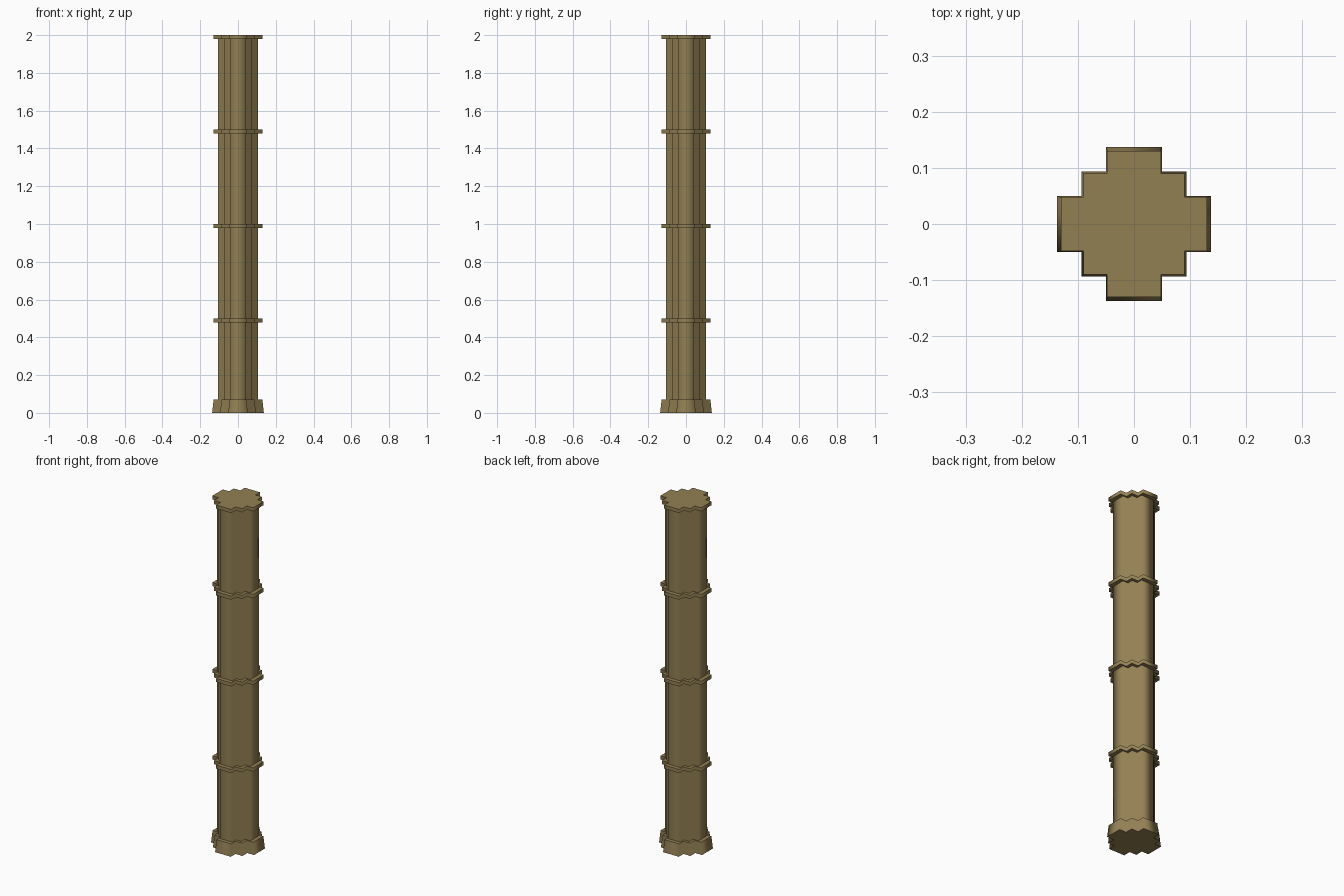
import bpy
import bmesh
from mathutils import Matrix, Vector

cube = bpy.data.objects.get("Cube")
if cube:
    bpy.data.objects.remove(cube, do_unlink=True)

# One flat colour
stone = bpy.data.materials.new("olive_brown_stone")
stone.use_nodes = True
colour = (0.29, 0.215, 0.088, 1)
stone.diffuse_color = colour
stone.node_tree.nodes["Principled BSDF"].inputs["Base Color"].default_value = colour


def stepped_cross(arm, step, reach, z):
    """Stepped cross outline, counter-clockwise, one quarter turned four times."""
    quarter = [(reach, arm), (step, arm), (step, step), (arm, step), (arm, reach)]
    return [Matrix.Rotation(turn * 1.5707963, 3, 'Z') @ Vector((x, y, z))
            for turn in range(4) for x, y in quarter]


def column_part(name, bottom, top):
    """Solid between two stepped outlines: flat caps, softly shaded sides."""
    bm = bmesh.new()
    low = [bm.verts.new(p) for p in stepped_cross(*bottom)]
    high = [bm.verts.new(p) for p in stepped_cross(*top)]
    bm.faces.new(low[::-1])
    bm.faces.new(high)
    count = len(low)
    for i in range(count):
        j = (i + 1) % count
        side = bm.faces.new((low[i], low[j], high[j], high[i]))
        side.smooth = True
    mesh = bpy.data.meshes.new(name)
    bm.to_mesh(mesh)
    bm.free()
    mesh.materials.append(stone)
    obj = bpy.data.objects.new(name, mesh)
    bpy.context.collection.objects.link(obj)
    return obj


# Tapered foot
column_part("base", (0.05, 0.094, 0.137, 0), (0.047, 0.088, 0.129, 0.07))

# Long shaft
column_part("shaft", (0.04, 0.073, 0.107, 0.06), (0.04, 0.073, 0.107, 1.985))

# Evenly spaced bands, the last one capping the top
for number in range(1, 5):
    z = number * 0.5
    ring = (0.048, 0.09, 0.13)
    name = "top_band" if number == 4 else f"band_{number}"
    column_part(name, (*ring, z - 0.021), (*ring, z))
